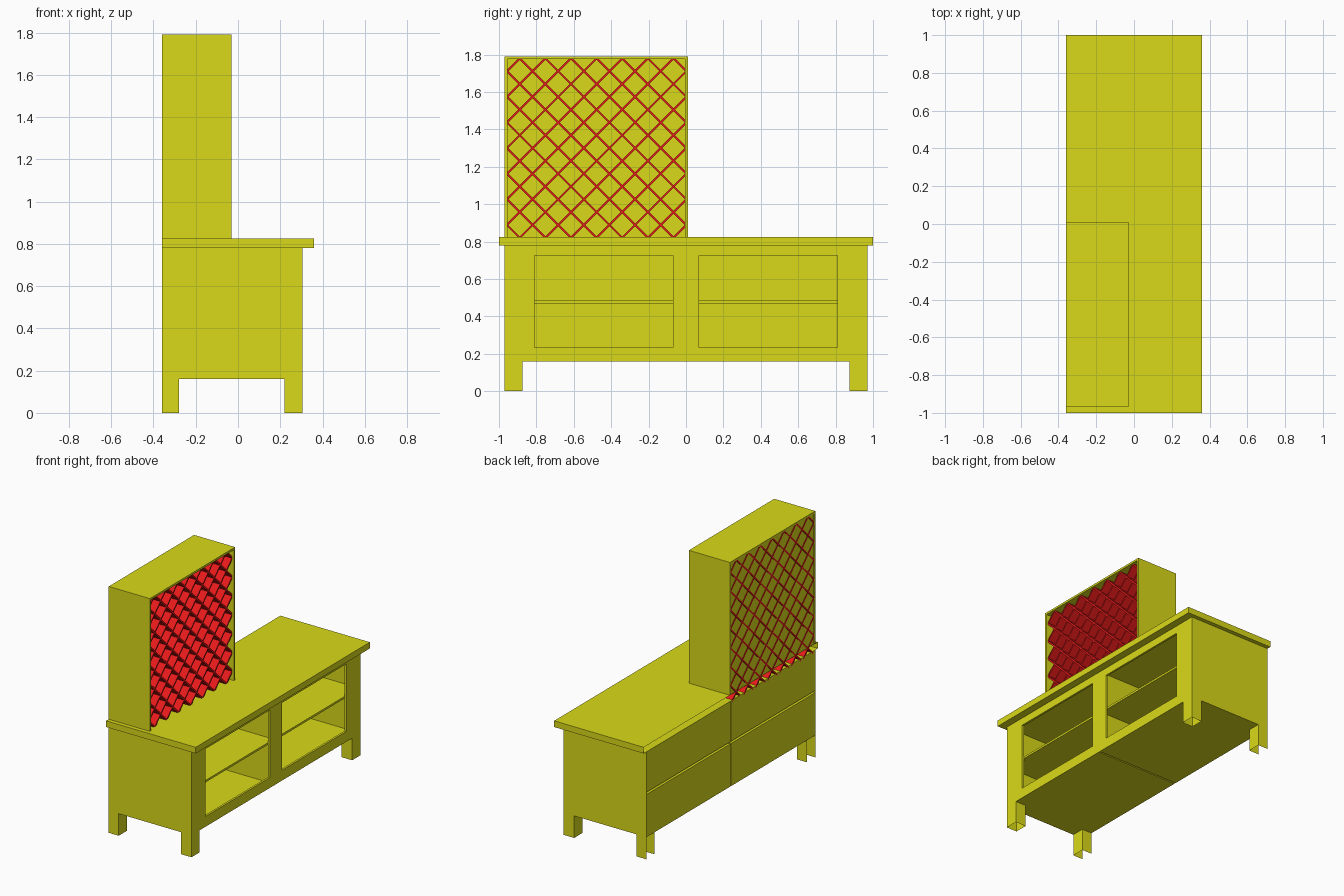
import bpy, bmesh, math
from mathutils import Matrix, Vector

if "Cube" in bpy.data.objects:
    bpy.data.objects.remove(bpy.data.objects["Cube"])


def material(name, rgb):
    m = bpy.data.materials.new(name)
    m.diffuse_color = (*rgb, 1)
    m.use_nodes = True
    m.node_tree.nodes["Principled BSDF"].inputs["Base Color"].default_value = m.diffuse_color
    return m


YELLOW = material("yellow_paint", (0.70, 0.70, 0.01))
RED = material("red_paint", (0.80, 0.01, 0.01))


def finish(name, bm, mat):
    me = bpy.data.meshes.new(name)
    bm.to_mesh(me)
    bm.free()
    me.materials.append(mat)
    ob = bpy.data.objects.new(name, me)
    bpy.context.collection.objects.link(ob)
    return ob


def box(name, x, y, z, omit=(), mat=YELLOW):
    """Box between ranges; omit lists open sides such as '-x'."""
    y, bm = sorted(y), bmesh.new()
    bmesh.ops.create_cube(bm, size=1)
    gone = []
    for f in bm.faces:
        n = f.normal
        axis = max(range(3), key=lambda i: abs(n[i]))
        if ("+" if n[axis] > 0 else "-") + "xyz"[axis] in omit:
            gone.append(f)
    for v in bm.verts:
        v.co = [(r[0] + r[1]) / 2 + c * (r[1] - r[0]) for r, c in zip((x, y, z), v.co)]
    bmesh.ops.delete(bm, geom=gone, context='FACES')
    return finish(name, bm, mat)


def panel(name, us, zs, place, holes):
    """Flat upright sheet on a grid of breaks, leaving out the hole cells."""
    bm = bmesh.new()
    v = [[bm.verts.new(place(u, z)) for z in zs] for u in us]
    for i in range(len(us) - 1):
        for j in range(len(zs) - 1):
            if (i, j) not in holes:
                bm.faces.new((v[i][j], v[i + 1][j], v[i + 1][j + 1], v[i][j + 1]))
    bmesh.ops.delete(bm, geom=[a for a in bm.verts if not a.link_faces], context='VERTS')
    bmesh.ops.recalc_face_normals(bm, faces=bm.faces)
    return finish(name, bm, YELLOW)


BACK, FRONT, INSET = -0.36, 0.305, 0.29
SKIRT, SLAB = 0.16, 0.78

# Table top, open along the back
box("table_top", (BACK, 0.36), (-1, 1), (SLAB, 0.825), {"-x"})

# Cabinet face with two openings and the gap between the legs
panel("cabinet_face", [-0.97, -0.875, -0.81, -0.07, 0.07, 0.81, 0.875, 0.97],
      [0, SKIRT, 0.235, 0.725, SLAB], lambda u, z: (FRONT, u, z),
      {(i, 0) for i in range(1, 6)} | {(2, 2), (4, 2)})

for s, side in ((-1, "left"), (1, "right")):
    inner, outer = ("-y", "+y") if s > 0 else ("+y", "-y")
    # End panel with its leg cut-out
    panel(f"{side}_end_panel", [BACK, -0.28, 0.22, FRONT], [0, SKIRT, SLAB],
          lambda u, z: (u, s * 0.97, z), {(1, 0)})
    # Hollow legs
    leg_y = (s * 0.875, s * 0.97)
    box(f"{side}_front_leg", (0.22, FRONT), leg_y, (0, SKIRT), {"+x", "-z", "+z", outer})
    box(f"{side}_back_leg", (BACK, -0.28), leg_y, (0, SKIRT), {"-x", "-z", "+z", outer})
    # Lip of the opening
    box(f"{side}_opening_lip", (INSET, FRONT), (s * 0.07, s * 0.81), (0.235, 0.725), {"-x", "+x"})
    # Two open compartments with the shelf between them
    bay = (s * 0.005, s * 0.97)
    box(f"{side}_lower_compartment", (BACK, INSET), bay, (SKIRT, 0.47), {"+x", outer})
    box(f"{side}_upper_compartment", (BACK, INSET), bay, (0.485, SLAB), {"+x", outer})
    box(f"{side}_shelf_edge", (INSET - 0.005, INSET), bay, (0.47, 0.485),
        {"-x", "-y", "+y", "-z", "+z"})
    # Underside strip behind the face
    box(f"{side}_bottom_strip", (INSET, FRONT), (0, s * 0.97), (SKIRT, SKIRT + 0.01),
        {"-x", "+x", "-y", "+y", "+z"})

# Hutch case
HX = (BACK, -0.03)
box("hutch_left_wall", HX, (-0.97, -0.955), (0.825, 1.79))
box("hutch_right_wall", HX, (-0.005, 0.01), (0.825, 1.79))
box("hutch_roof", HX, (-0.955, -0.005), (1.775, 1.79), {"-y", "+y"})
box("hutch_back", (-0.357, -0.34), (-0.955, -0.005), (0.825, 1.775),
    {"+x", "-y", "+y", "-z", "+z"})

# Diagonal bottle lattice: crossing strips clipped to the case
Y0, Y1, Z0, Z1 = -0.962, 0.006, 0.765, 1.778
PITCH, THICK = 0.137, 0.011
LX0, LX1 = BACK, -0.045
for d, name in ((1, "rising_lattice"), (-1, "falling_lattice")):
    bm = bmesh.new()
    for k in range(-16, 17):
        # Strip line z = zc + d * (y - yc)
        yc, zc = (Y0 + Y1) / 2, 1.30 + (k + 0.5) * PITCH
        ends = sorted(((Z0 - zc) * d + yc, (Z1 - zc) * d + yc))
        a, b = max(Y0, ends[0]), min(Y1, ends[1])
        if b - a < 0.03:
            continue
        ym = (a + b) / 2
        mid = Vector(((LX0 + LX1) / 2, ym, zc + d * (ym - yc)))
        bmesh.ops.create_cube(bm, size=1, matrix=Matrix.Translation(mid)
                              @ Matrix.Rotation(d * math.pi / 4, 4, 'X')
                              @ Matrix.Diagonal((LX1 - LX0, (b - a) * math.sqrt(2), THICK, 1)))
    finish(name, bm, RED)
